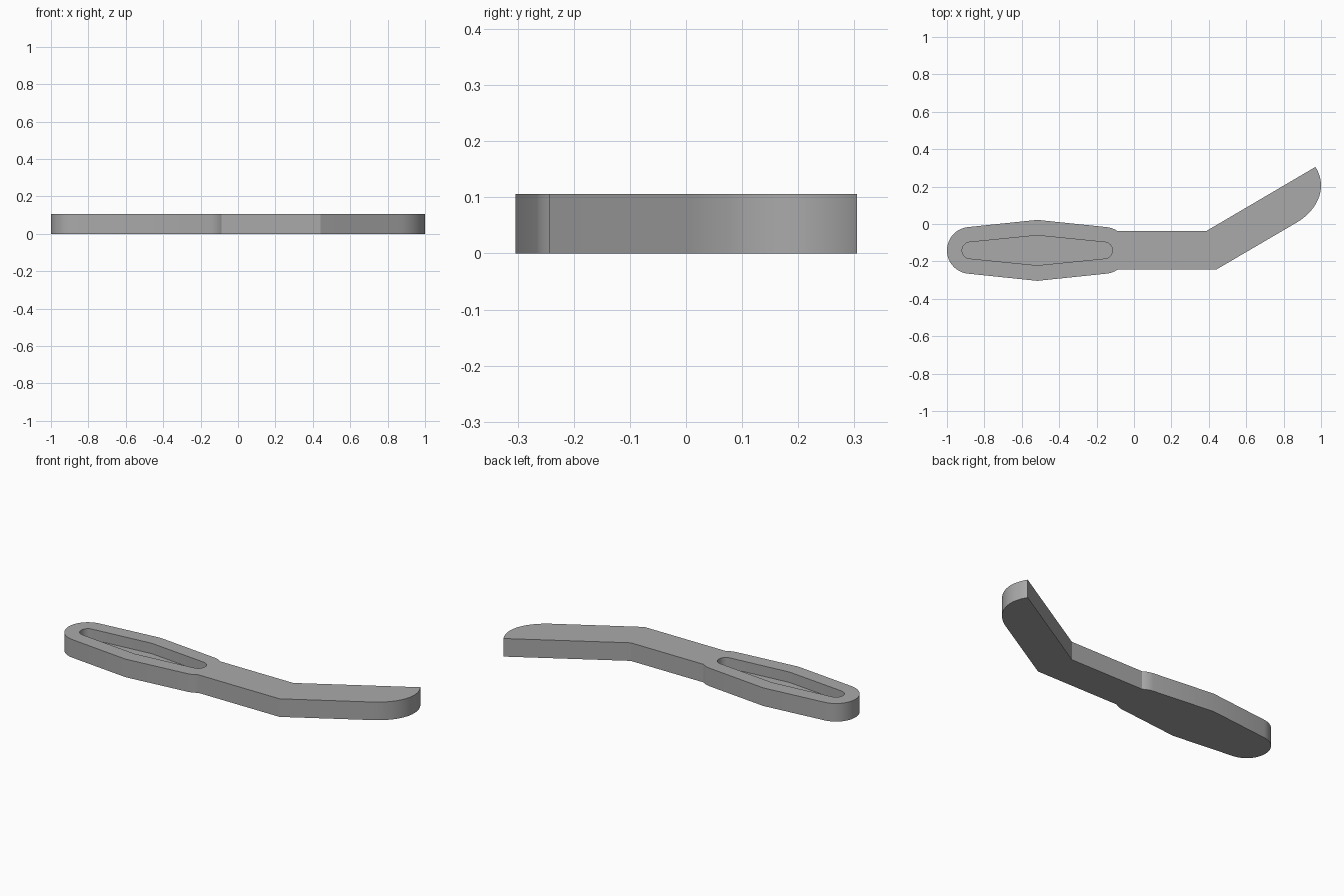
import bpy, bmesh
from math import acos, asin, atan2, cos, hypot, pi, radians, sin
from mathutils import Vector
from mathutils.geometry import interpolate_bezier

cube = bpy.data.objects.get("Cube")
if cube:
    bpy.data.objects.remove(cube, do_unlink=True)

HEIGHT, FLOOR = 0.106, 0.045      # body thickness, recess floor height
CX, CY, REACH = -0.517, -0.141, 0.358   # handle centre, distance to end arcs
NECK = 0.1025                     # half width of the neck

grey = bpy.data.materials.new("plain grey")
grey.use_nodes = True
grey.diffuse_color = (0.4, 0.4, 0.4, 1)
grey.node_tree.nodes["Principled BSDF"].inputs["Base Color"].default_value = (0.4, 0.4, 0.4, 1)


def arc(x, radius, start, end, steps):
    return [(x + radius * cos(start + (end - start) * i / steps),
             CY + radius * sin(start + (end - start) * i / steps)) for i in range(steps + 1)]


def tangent_angle(peak, radius):
    """Angle at which a line from the side peak touches an end arc."""
    return pi - atan2(peak, REACH) - acos(radius / hypot(REACH, peak))


def bezier(*points):
    return [p[:2] for p in interpolate_bezier(*[Vector((x, y, 0)) for x, y in points], 13)]


def prism(name, outline, low, high):
    bm = bmesh.new()
    face = bm.faces.new([bm.verts.new((x, y, low)) for x, y in outline])
    top = bmesh.ops.extrude_face_region(bm, geom=[face])["geom"]
    bmesh.ops.translate(bm, vec=(0, 0, high - low),
                        verts=[v for v in top if isinstance(v, bmesh.types.BMVert)])
    bmesh.ops.recalc_face_normals(bm, faces=bm.faces)
    mesh = bpy.data.meshes.new(name)
    bm.to_mesh(mesh)
    bm.free()
    mesh.materials.append(grey)
    obj = bpy.data.objects.new(name, mesh)
    bpy.context.collection.objects.link(obj)
    return obj


# Handle outline: two end arcs joined by straight lines to a wide middle
R, PEAK = 0.125, 0.163
a, neck_a = pi - tangent_angle(PEAK, R), asin(NECK / R)
right_a = pi - a
handle = ([(CX, CY + PEAK)]
          + arc(CX - REACH, R, a, 2 * pi - a, 32)
          + [(CX, CY - PEAK)]
          + arc(CX + REACH, R, -right_a, -neck_a, 10))
shoulder = arc(CX + REACH, R, neck_a, right_a, 10)

# Angled blade with a curved nose
blade = ([(0.44, CY - NECK)]
         + bezier((0.87, 0.008), (0.95, 0.055), (1.0, 0.13), (1.0, 0.205))
         + bezier((1.0, 0.205), (1.0, 0.24), (0.988, 0.277), (0.97, 0.305))[1:]
         + [(0.385, CY + NECK)])
body = prism("handle_and_blade", handle + blade + shoulder, 0, HEIGHT)

# Recess in the top of the handle
r, peak = 0.044, 0.08
t = tangent_angle(peak, r)
slot = ([(CX, CY + peak)] + arc(CX - REACH, r, pi - t, pi + t, 24)
        + [(CX, CY - peak)] + arc(CX + REACH, r, -t, t, 24))
cutter = prism("recess_cutter", slot, FLOOR, HEIGHT + 0.1)
cutter.hide_render = True

cut = body.modifiers.new("recess", "BOOLEAN")
cut.operation, cut.solver, cut.object = "DIFFERENCE", "EXACT", cutter
bpy.ops.object.select_all(action="DESELECT")
body.select_set(True)
bpy.context.view_layer.objects.active = body
bpy.ops.object.modifier_apply(modifier=cut.name)
bpy.data.objects.remove(cutter, do_unlink=True)
bpy.ops.object.shade_smooth_by_angle(angle=radians(25))
